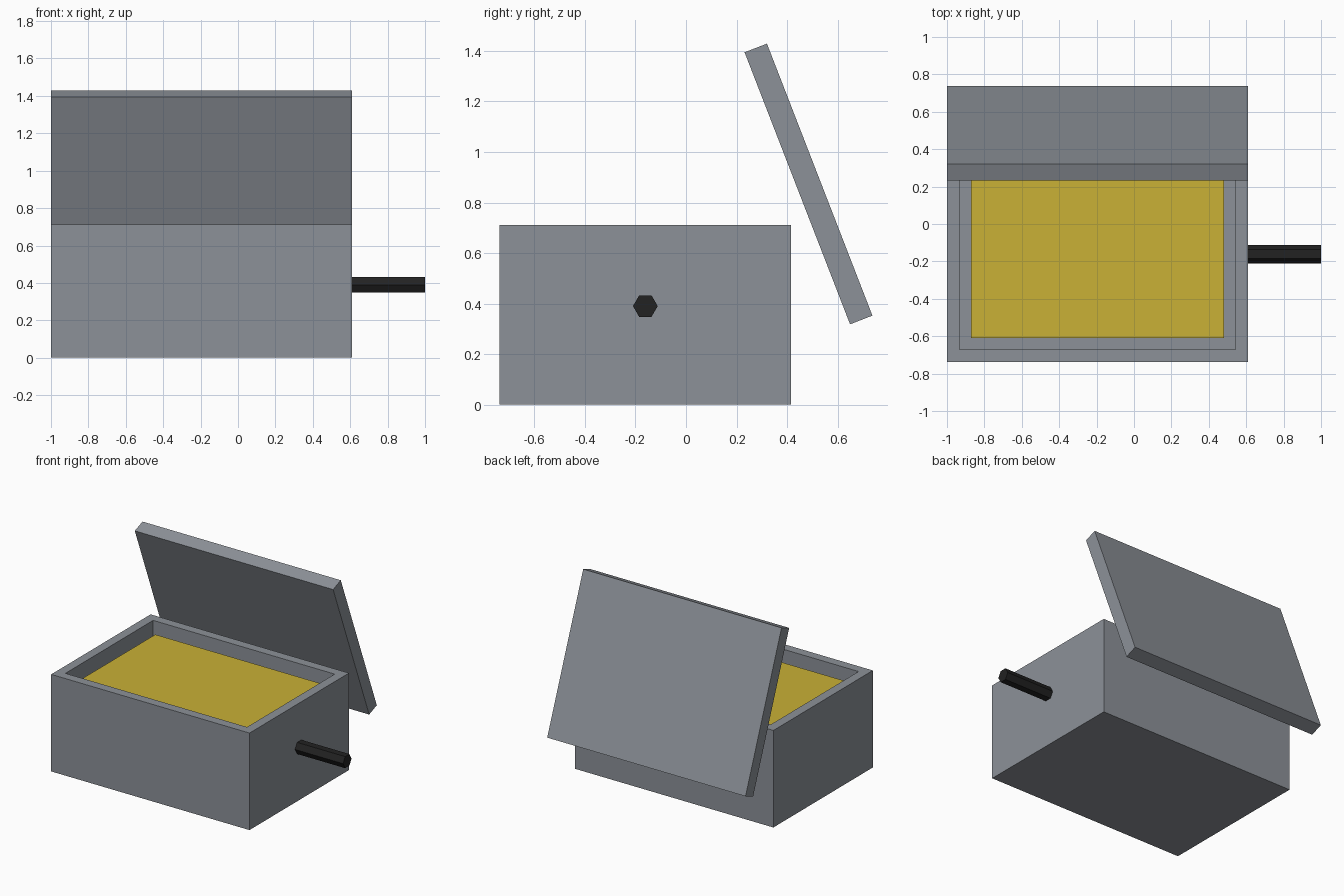
import bpy, bmesh, math
from mathutils import Matrix, Vector

if "Cube" in bpy.data.objects:
    bpy.data.objects.remove(bpy.data.objects["Cube"])


def material(name, rgb):
    m = bpy.data.materials.new(name)
    m.diffuse_color = (*rgb, 1)
    m.use_nodes = True
    m.node_tree.nodes["Principled BSDF"].inputs["Base Color"].default_value = m.diffuse_color
    return m


GREY = material("steel grey", (0.265, 0.285, 0.315))
YELLOW = material("mustard yellow", (0.585, 0.44, 0.037))
BLACK = material("black", (0.016, 0.016, 0.016))


def add_object(name, bm, mat):
    mesh = bpy.data.meshes.new(name)
    bm.to_mesh(mesh)
    bm.free()
    mesh.materials.append(mat)
    obj = bpy.data.objects.new(name, mesh)
    bpy.context.collection.objects.link(obj)
    return obj


def block(lo, hi):
    lo, hi = Vector(lo), Vector(hi)
    bm = bmesh.new()
    bmesh.ops.create_cube(bm, size=1, matrix=Matrix.Translation((lo + hi) / 2)
                          @ Matrix.Diagonal((*(hi - lo), 1)))
    return bm


X0, X1, Y0, Y1, H, WALL = -1.0, 0.61, -0.738, 0.415, 0.712, 0.096
FLOOR = 0.1

# Hollow box: top face inset to a rim, then sunk to the floor
bm = block((X0, Y0, 0), (X1, Y1, H))
bm.normal_update()
top = max(bm.faces, key=lambda f: f.calc_center_median().z)
bmesh.ops.inset_region(bm, faces=[top], thickness=WALL)
walls = bmesh.ops.extrude_discrete_faces(bm, faces=[top])["faces"]
bmesh.ops.translate(bm, verts=walls[0].verts, vec=(0, 0, FLOOR - H))
add_object("box", bm, GREY)

# Yellow filling with a narrow gap to the walls
g = WALL + 0.032
add_object("filling", block((X0 + g, Y0 + g, FLOOR),
                            (X1 - g, Y1 - g, 0.647)), YELLOW)

# Lid leaning open behind the box
w = (X1 - X0) / 2
lid = add_object("lid", block((-w, -0.0475, -0.5775), (w, 0.0475, 0.5775)), GREY)
lid.location = ((X0 + X1) / 2, 0.485, 0.8735)
lid.rotation_euler.x = math.radians(21.2)

# Six-sided rod on the right side, corners pointing along y
bm = bmesh.new()
bmesh.ops.create_cone(bm, cap_ends=True, segments=6, radius1=0.049,
                      radius2=0.049, depth=1.0 - X1 + 0.02)
bmesh.ops.rotate(bm, verts=bm.verts, matrix=Matrix.Rotation(math.pi / 2, 3, 'Y'))
# Put a corner (not a flat) on the y axis
if max(v.co.y for v in bm.verts) < 0.048:
    bmesh.ops.rotate(bm, verts=bm.verts,
                     matrix=Matrix.Rotation(math.pi / 6, 3, 'X'))
rod = add_object("side_rod", bm, BLACK)
rod.location = ((X1 - 0.02 + 1.0) / 2, -0.161, 0.39)
